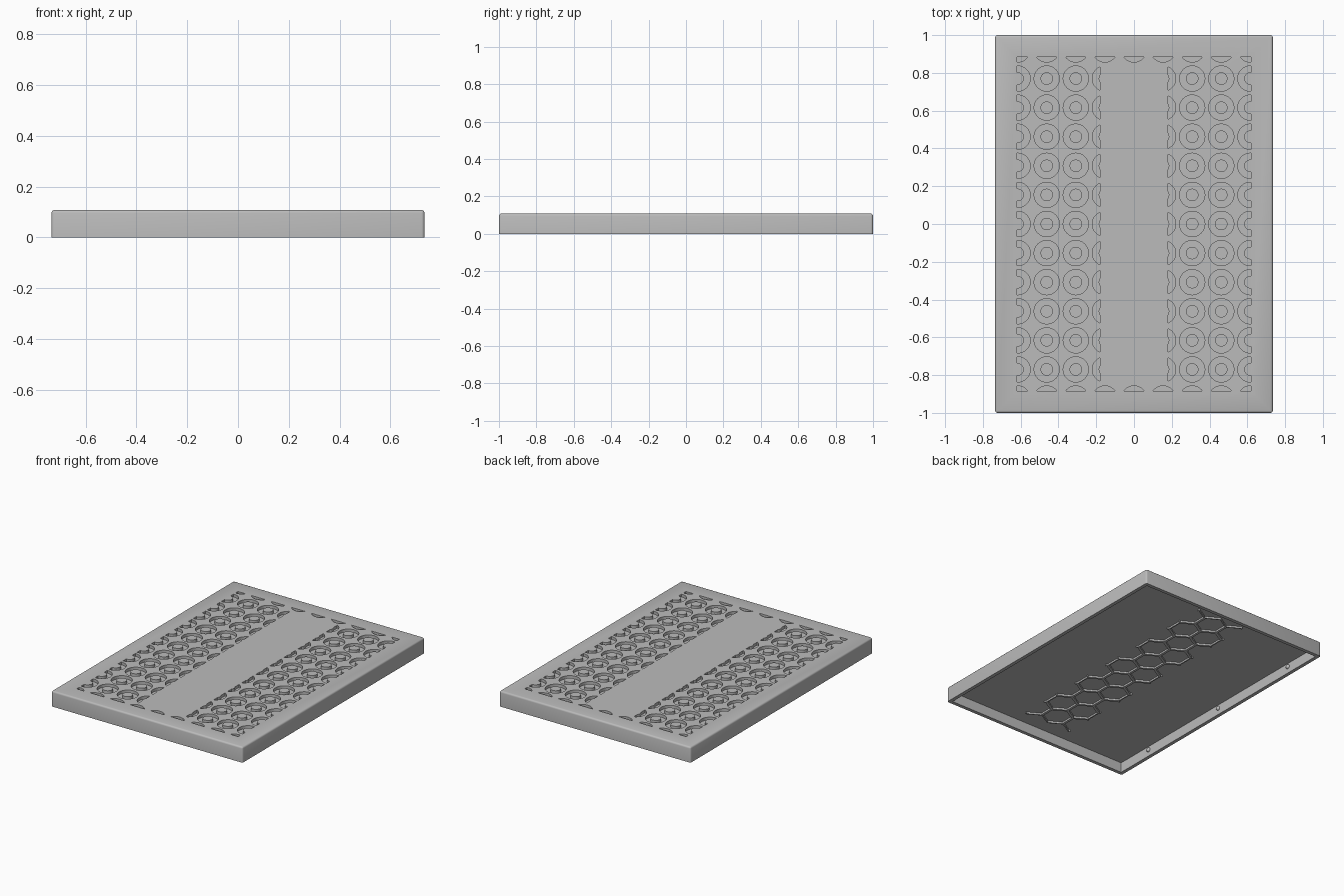
import bpy, bmesh, math
from mathutils import Vector, Matrix

if "Cube" in bpy.data.objects:
    bpy.data.objects.remove(bpy.data.objects["Cube"], do_unlink=True)

W, L, H = 1.47, 2.0, 0.108      # outer size
WALL, FLOOR = 0.025, 0.07       # wall thickness, height of the inner ceiling
PITCH = 0.154                   # spacing shared by rings and honeycomb rows

grey = bpy.data.materials.new("mid_grey")
grey.use_nodes = True
grey.diffuse_color = (0.5, 0.5, 0.5, 1)
grey.node_tree.nodes["Principled BSDF"].inputs["Base Color"].default_value = (0.5, 0.5, 0.5, 1)


def make_object(name, bm):
    bmesh.ops.recalc_face_normals(bm, faces=bm.faces)
    mesh = bpy.data.meshes.new(name)
    bm.to_mesh(mesh)
    bm.free()
    mesh.materials.append(grey)
    obj = bpy.data.objects.new(name, mesh)
    bpy.context.collection.objects.link(obj)
    return obj


def add_ring(bm, x, y, z0, z1, r_in, r_out, sides, clips=(), turn=0.0):
    """Ring prism, trimmed by (point, outward normal) planes, joined into bm."""
    part = bmesh.new()
    loops = []
    for r, z in ((r_in, z0), (r_out, z0), (r_out, z1), (r_in, z1)):
        loops.append([part.verts.new((x + r * math.cos(turn + math.tau * i / sides),
                                      y + r * math.sin(turn + math.tau * i / sides), z))
                      for i in range(sides)])
    for k in range(4):
        a, b = loops[k], loops[(k + 1) % 4]
        for i in range(sides):
            j = (i + 1) % sides
            part.faces.new((a[i], a[j], b[j], b[i]))
    for co, no in clips:
        bmesh.ops.bisect_plane(part, geom=part.verts[:] + part.edges[:] + part.faces[:],
                               plane_co=co, plane_no=no, clear_outer=True)
        rim = [e for e in part.edges if e.is_boundary]
        if rim:
            bmesh.ops.holes_fill(part, edges=rim, sides=0)
    bmesh.ops.recalc_face_normals(part, faces=part.faces)
    temp = bpy.data.meshes.new("temp")
    part.to_mesh(temp)
    part.free()
    bm.from_mesh(temp)
    bpy.data.meshes.remove(temp)


# Cover shell: rounded box, hollowed from below
bm = bmesh.new()
bmesh.ops.create_cube(bm, size=1, matrix=Matrix.Translation((0, 0, H / 2)) @ Matrix.Diagonal((W, L, H, 1)))
edges = [e for e in bm.edges if max(v.co.z for v in e.verts) > H / 2]
bmesh.ops.bevel(bm, geom=edges, offset=0.012, segments=3, profile=0.5, affect='EDGES')
bottom = [f for f in bm.faces if all(v.co.z < 0.001 for v in f.verts)]
bmesh.ops.inset_region(bm, faces=bottom, thickness=WALL)
cap = bmesh.ops.extrude_discrete_faces(bm, faces=bottom)["faces"]
bmesh.ops.translate(bm, verts=cap[0].verts[:], vec=(0, 0, FLOOR))
cover = make_object("cover_shell", bm)

# Ring grooves in the top, trimmed at the field border and the plain centre band
bm = bmesh.new()
for i in range(-4, 5):
    for j in range(-6, 7):
        x, y = i * PITCH, j * PITCH
        end_row = abs(j) == 6
        if abs(i) < 1 and not end_row:
            continue
        clips = []
        if abs(i) == 4:
            s = math.copysign(1, i)
            clips.append((Vector((s * 0.62, 0, 0)), Vector((s, 0, 0))))
        if end_row:
            s = math.copysign(1, j)
            clips.append((Vector((0, s * 0.885, 0)), Vector((0, s, 0))))
        elif abs(i) == 1:
            s = math.copysign(1, i)
            clips.append((Vector((s * 0.18, 0, 0)), Vector((-s, 0, 0))))
        add_ring(bm, x, y, H - 0.02, H + 0.02, 0.033, 0.067, 32, clips)
cutter = make_object("groove_cutter", bm)
cutter.hide_render = True
mod = cover.modifiers.new("grooves", 'BOOLEAN')
mod.operation = 'DIFFERENCE'
mod.solver = 'EXACT'
mod.object = cutter
bpy.context.view_layer.objects.active = cover
cover.select_set(True)
bpy.ops.object.modifier_apply(modifier=mod.name)
bpy.data.objects.remove(cutter, do_unlink=True)
bpy.ops.object.shade_smooth_by_angle(angle=math.radians(35))

# Honeycomb ribs under the centre band
bm = bmesh.new()
cell = PITCH / 1.5              # corner radius of one cell
step = cell * math.sqrt(3)
sides_clip = [(Vector((s * 0.185, 0, 0)), Vector((s, 0, 0))) for s in (-1, 1)]
for j in range(-5, 6):
    columns = (-1, 0, 1) if j % 2 else (-0.5, 0.5)
    for c in columns:
        add_ring(bm, c * step, j * PITCH, FLOOR - 0.012, FLOOR + 0.004, cell - 0.01, cell, 6,
                 sides_clip if abs(c) == 1 else (), math.pi / 6)
make_object("honeycomb_ribs", bm)

# Small snap bumps on the inner long walls
bm = bmesh.new()
for s in (-1, 1):
    for y in (-0.7, 0, 0.7):
        bmesh.ops.create_uvsphere(bm, u_segments=16, v_segments=8, radius=0.015,
                                  matrix=Matrix.Translation((s * (W / 2 - WALL), y, 0.045)))
bumps = make_object("snap_bumps", bm)
for poly in bumps.data.polygons:
    poly.use_smooth = True
